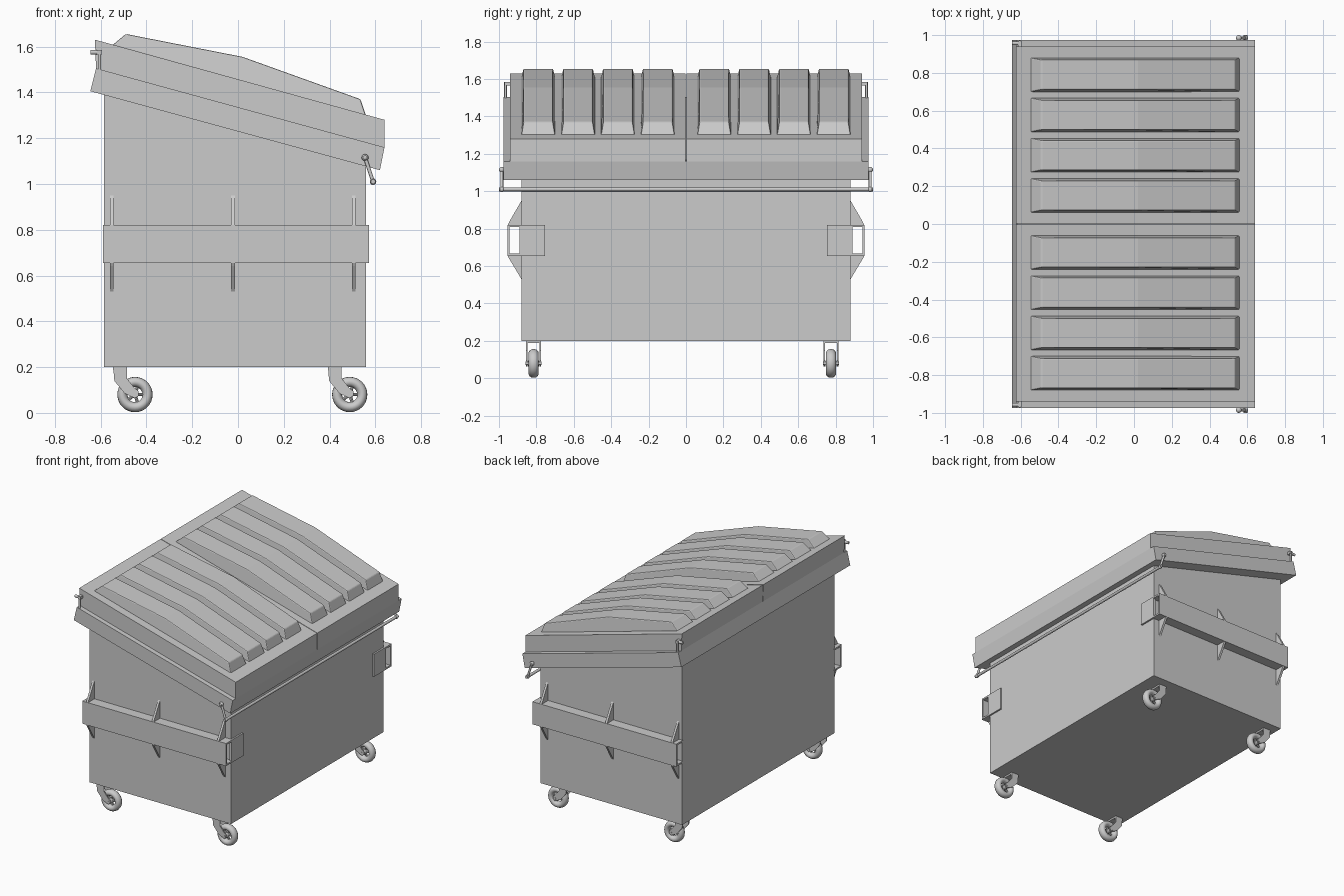
import bpy, bmesh, math
from mathutils import Vector

if "Cube" in bpy.data.objects:
    bpy.data.objects.remove(bpy.data.objects["Cube"])

GREY = (0.6, 0.6, 0.6, 1)
paint = bpy.data.materials.new("light_grey_paint")
paint.use_nodes = True
paint.diffuse_color = GREY
paint.node_tree.nodes["Principled BSDF"].inputs["Base Color"].default_value = GREY


def finish(name, bm, smooth=False):
    bmesh.ops.recalc_face_normals(bm, faces=bm.faces)
    mesh = bpy.data.meshes.new(name)
    bm.to_mesh(mesh)
    bm.free()
    mesh.materials.append(paint)
    ob = bpy.data.objects.new(name, mesh)
    bpy.context.collection.objects.link(ob)
    if smooth:
        bpy.ops.object.select_all(action="DESELECT")
        ob.select_set(True)
        bpy.context.view_layer.objects.active = ob
        bpy.ops.object.shade_smooth_by_angle(angle=math.radians(40))
    return ob


def prism(name, profile, a, b, along="y", inset=None):
    """Extrude a profile (xz along y, or yz along x); inset narrows chosen points."""
    bm = bmesh.new()
    ends = []
    for t, s in ((a, 1), (b, -1)):
        ring = []
        for i, (u, z) in enumerate(profile):
            w = t + (s * inset[i] if inset else 0)
            ring.append(bm.verts.new((u, w, z) if along == "y" else (w, u, z)))
        bm.faces.new(ring)
        ends.append(ring)
    n = len(profile)
    for i in range(n):
        j = (i + 1) % n
        bm.faces.new((ends[0][i], ends[0][j], ends[1][j], ends[1][i]))
    return finish(name, bm)


def box(name, x0, x1, y0, y1, z0, z1):
    return prism(name, [(x0, z0), (x1, z0), (x1, z1), (x0, z1)], y0, y1)


def rod(name, p, q, r, sides=12):
    p, q = Vector(p), Vector(q)
    bm = bmesh.new()
    bmesh.ops.create_cone(bm, cap_ends=True, segments=sides, radius1=r, radius2=r,
                          depth=(q - p).length)
    turn = (q - p).to_track_quat("Z", "Y").to_matrix()
    bmesh.ops.rotate(bm, cent=(0, 0, 0), matrix=turn, verts=bm.verts)
    bmesh.ops.translate(bm, vec=(p + q) / 2, verts=bm.verts)
    return finish(name, bm, True)


def ball(name, p, r):
    bm = bmesh.new()
    bmesh.ops.create_uvsphere(bm, u_segments=16, v_segments=10, radius=r)
    bmesh.ops.translate(bm, vec=p, verts=bm.verts)
    return finish(name, bm, True)


def lathe(name, profile, centre, steps=32):
    """Spin a closed (radius, y) profile around the y axis."""
    bm = bmesh.new()
    c = Vector(centre)
    rings = []
    for k in range(steps):
        t = 2 * math.pi * k / steps
        rings.append([bm.verts.new(c + Vector((r * math.cos(t), y, r * math.sin(t))))
                      for r, y in profile])
    n = len(profile)
    for k in range(steps):
        p, q = rings[k], rings[(k + 1) % steps]
        for i in range(n):
            j = (i + 1) % n
            bm.faces.new((p[i], p[j], q[j], q[i]))
    return finish(name, bm, True)


# Container body and sloping rim
prism("body", [(-0.585, 0.2), (0.56, 0.2), (0.56, 1.14), (-0.585, 1.45)], -0.88, 0.88)
prism("rim", [(-0.645, 1.405), (0.62, 1.06), (0.64, 1.16), (-0.62, 1.505)], -0.975, 0.975)

# Two lids with raised ribs
LID = [(-0.62, 1.505), (0.64, 1.16), (0.64, 1.28), (-0.625, 1.63)]
RIB = [(-0.55, 1.605), (-0.49, 1.655), (0.02, 1.555), (0.535, 1.37), (0.56, 1.295)]
for s, side in ((-1, "right"), (1, "left")):
    prism(side + "_lid", LID, s * 0.002, s * 0.94)
    for k in range(4):
        y = 0.06 + 0.213 * k
        lo, hi = sorted((s * y, s * (y + 0.182)))
        rib = prism(f"{side}_lid_rib_{k + 1}", RIB, lo, hi,
                    inset=[0, 0.012, 0.012, 0.012, 0])
        bevel = rib.modifiers.new("soft_edges", "BEVEL")
        bevel.width = 0.006
        bevel.segments = 2

    # Hinge brackets at the rear corners
    rod(side + "_hinge_pin", (-0.645, s * 0.957, 1.575), (-0.6, s * 0.957, 1.575), 0.01)
    rod(side + "_hinge_post", (-0.605, s * 0.965, 1.49), (-0.605, s * 0.965, 1.585), 0.007)
    box(side + "_hinge_tab", -0.615, -0.595, *sorted((s * 0.935, s * 0.97)), 1.565, 1.585)

    # Fork pocket: hollow channel open at both ends
    def wall(part, y0, y1, z0, z1):
        box(f"{side}_pocket_{part}", -0.59, 0.572, *sorted((s * y0, s * y1)), z0, z1)
    wall("outer", 0.943, 0.955, 0.655, 0.82)
    wall("top", 0.875, 0.945, 0.808, 0.82)
    wall("bottom", 0.875, 0.945, 0.655, 0.667)
    box(side + "_pocket_front_plate", 0.555, 0.572,
        *sorted((s * 0.755, s * 0.89)), 0.655, 0.82)

    # Triangular gussets above and below the pocket
    for k, x in enumerate((-0.552, -0.022, 0.506)):
        for part, za, zb in (("upper", 0.82, 0.95), ("lower", 0.655, 0.53)):
            prism(f"{side}_{part}_gusset_{k + 1}",
                  [(s * 0.875, za), (s * 0.953, za), (s * 0.947, za * 0.9 + zb * 0.1),
                   (s * 0.88, zb), (s * 0.875, zb)], x - 0.008, x + 0.008, along="x")

    # Lock bar arms
    top, low = (0.555, s * 0.985, 1.115), (0.59, s * 0.985, 1.01)
    rod(side + "_lock_arm", top, low, 0.008)
    rod(side + "_lock_pivot", (0.555, s * 0.965, 1.115), (0.555, s * 0.998, 1.115), 0.009)
    ball(side + "_lock_pivot_knob", top, 0.015)
    ball(side + "_lock_corner", low, 0.014)
rod("lock_bar", (0.59, -1, 1.01), (0.59, 1, 1.01), 0.01)

# Swivel casters
FORK = [(-0.095, 0.2), (-0.035, 0.2), (-0.035, 0.15), (0.0, 0.107), (0.016, 0.095),
        (0.016, 0.075), (0.0, 0.064), (-0.045, 0.085), (-0.09, 0.14)]
TYRE = [(0.055 + 0.022 * math.cos(a), 0.027 * math.sin(a))
        for a in (2 * math.pi * i / 14 for i in range(14))]
HUB = [(0.006, -0.03), (0.016, -0.03), (0.016, 0.03), (0.006, 0.03)]
for cx, end in ((-0.45, "rear"), (0.488, "front")):
    for cy, side in ((-0.815, "right"), (0.775, "left")):
        name = f"{end}_{side}_caster"
        centre = (cx, cy, 0.08)
        lathe(name + "_tyre", TYRE, centre)
        lathe(name + "_hub", HUB, centre, 16)
        for k in range(5):
            t = 2 * math.pi * k / 5
            d = Vector((math.cos(t), 0, math.sin(t)))
            rod(f"{name}_spoke_{k + 1}", Vector(centre) + d * 0.012,
                Vector(centre) + d * 0.04, 0.007, 8)
        rod(name + "_axle", (cx, cy - 0.043, 0.08), (cx, cy + 0.043, 0.08), 0.009)
        shape = [(cx + x, z) for x, z in FORK]
        for s, edge in ((-1, "outer"), (1, "inner")):
            prism(f"{name}_{edge}_fork", shape, cy + s * 0.037 - 0.004, cy + s * 0.037 + 0.004)
        box(name + "_plate", cx - 0.095, cx - 0.035, cy - 0.04, cy + 0.04, 0.188, 0.202)
